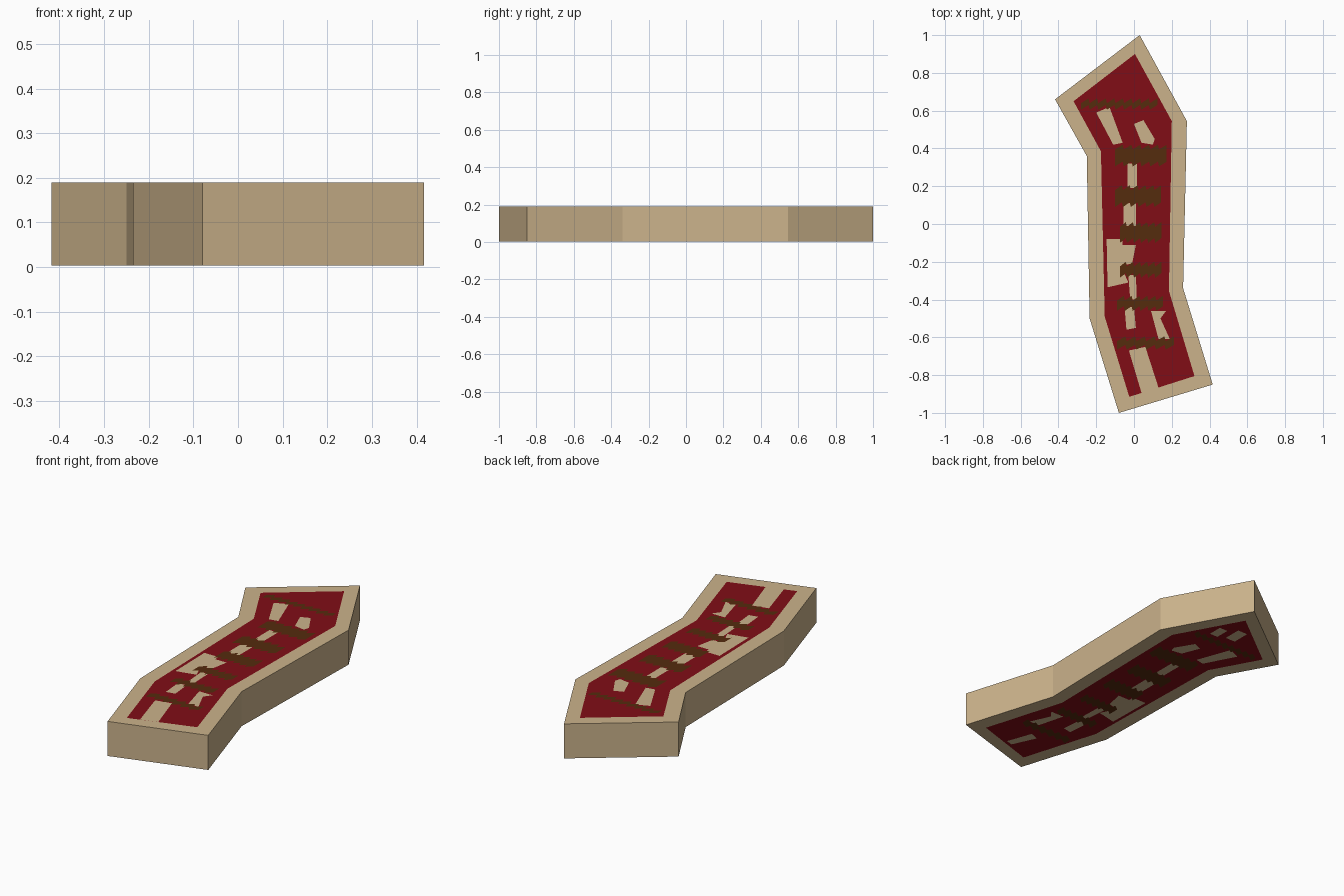
import bpy, bmesh

if "Cube" in bpy.data.objects:
    bpy.data.objects.remove(bpy.data.objects["Cube"])

def material(name, rgb):
    m = bpy.data.materials.new(name)
    m.diffuse_color = (*rgb, 1)
    m.use_nodes = True
    m.node_tree.nodes["Principled BSDF"].inputs["Base Color"].default_value = m.diffuse_color
    return m

FAT = material("fat", (0.60, 0.45, 0.26))
MEAT = material("meat", (0.22, 0.004, 0.008))
CHAR = material("char", (0.09, 0.025, 0.004))

def make(name, polys, z, mat, height=0, down=False):
    bm = bmesh.new()
    for pts in polys:
        area = sum(a[0] * b[1] - b[0] * a[1] for a, b in zip(pts, pts[1:] + pts[:1]))
        if (area < 0) != down:
            pts = pts[::-1]
        f = bm.faces.new([bm.verts.new((x, y, z)) for x, y in pts])
        if height:
            r = bmesh.ops.extrude_face_region(bm, geom=[f])
            top = [v for v in r["geom"] if isinstance(v, bmesh.types.BMVert)]
            bmesh.ops.translate(bm, verts=top, vec=(0, 0, height))
            bmesh.ops.recalc_face_normals(bm, faces=bm.faces)
    me = bpy.data.meshes.new(name)
    bm.to_mesh(me)
    bm.free()
    me.materials.append(mat)
    ob = bpy.data.objects.new(name, me)
    bpy.context.collection.objects.link(ob)

def rect(x0, x1, y0, y1):
    return [(x0, y0), (x1, y0), (x1, y1), (x0, y1)]

def ragged_bar(x0, x1, y0, y1, steps=6, tooth=0.025):
    # bar whose long edges are sawtoothed
    lo, hi = [], []
    w = (x1 - x0) / steps
    for i in range(steps):
        a, b = x0 + i * w, x0 + (i + 0.85) * w
        lo += [(a, y0), (b, y0 + tooth)]
        hi += [(a, y1 - tooth), (b, y1)]
    return lo + hi[::-1]

# slab with bent outline
outline = [(0.03, 1), (-0.418, 0.66), (-0.25, 0.36), (-0.235, -0.5),
           (-0.08, -1), (0.417, -0.85), (0.26, -0.34), (0.28, 0.545)]
make("slab", [outline], 0.003, FAT, 0.187)

# inset red area
inner = [(0.005, 0.9), (-0.32, 0.65), (-0.175, 0.385), (-0.155, -0.49),
         (-0.025, -0.915), (0.32, -0.805), (0.185, -0.355), (0.2, 0.545)]

# pale fat streaks
streaks = [
    [(-0.2, 0.59), (-0.13, 0.62), (-0.06, 0.43), (-0.11, 0.42)],
    [(0, 0.53), (0.05, 0.55), (0.11, 0.45), (0.1, 0.42), (0.04, 0.43)],
    rect(-0.035, 0.015, 0.19, 0.32),
    rect(-0.055, 0.01, -0.01, 0.11),
    [(-0.145, -0.08), (-0.06, -0.08), (-0.06, -0.11), (0.01, -0.11),
     (-0.01, -0.21), (-0.07, -0.22), (-0.03, -0.31), (-0.14, -0.335)],
    [(-0.03, -0.27), (0.01, -0.27), (0.015, -0.4), (-0.02, -0.4)],
    [(-0.05, -0.44), (0, -0.44), (0.01, -0.55), (-0.04, -0.56)],
    [(0.09, -0.46), (0.17, -0.46), (0.14, -0.5), (0.19, -0.61), (0.13, -0.61)],
]
end_streak = [(-0.027, -0.67), (0.06, -0.65), (0.13, -0.867), (0.04, -0.895)]
under_streaks = [
    rect(-0.09, -0.03, 0.7, 0.8), rect(0.01, 0.06, 0.68, 0.76),
    [(0.05, -0.72), (0.1, -0.7), (0.15, -0.84), (0.11, -0.85)],
]

# dark sear bars
bars = [ragged_bar(*b) for b in [
    (-0.28, 0.13, 0.605, 0.665, 9), (-0.1, 0.18, 0.305, 0.42),
    (-0.1, 0.15, 0.09, 0.205), (-0.075, 0.15, -0.1, 0.01),
    (-0.075, 0.15, -0.285, -0.2), (-0.09, 0.16, -0.46, -0.38),
    (-0.09, 0.22, -0.665, -0.595)]]

# both broad sides
for side, z, d in (("top", 0.19, 1), ("bottom", 0.003, -1)):
    down = d < 0
    extra = under_streaks if down else [end_streak]
    make(side + "_meat", [inner], z + 0.001 * d, MEAT, down=down)
    make(side + "_streaks", streaks + extra, z + 0.002 * d, FAT, down=down)
    make(side + "_sear_bars", bars, z + 0.003 * d, CHAR, down=down)
